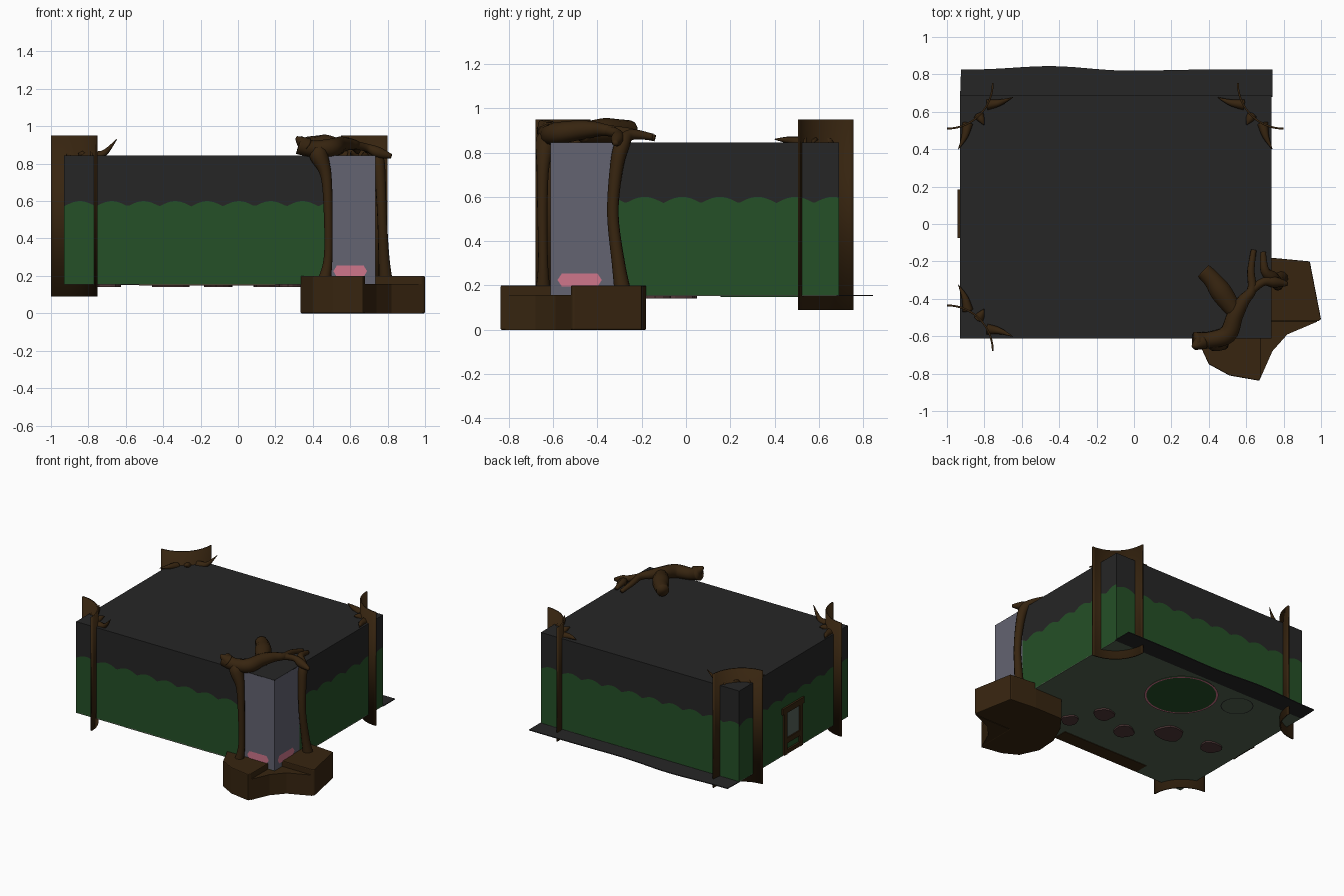
import bpy, bmesh, math
from mathutils import Vector

if "Cube" in bpy.data.objects:
    bpy.data.objects.remove(bpy.data.objects["Cube"])

def mat(name, *c):
    m = bpy.data.materials.new(name)
    m.diffuse_color = (*c, 1)
    m.use_nodes = True
    m.node_tree.nodes["Principled BSDF"].inputs["Base Color"].default_value = m.diffuse_color
    return m

DARK = mat("charcoal", .019, .019, .019)
GREEN = mat("moss green", .018, .08, .02)
BROWN = mat("bark brown", .038, .018, .005)
GREY = mat("slate grey", .125, .125, .165)
PINK = mat("pink", .62, .18, .26)
FLOOR = mat("floor olive", .085, .125, .078)
ROCK = mat("mauve stone", .08, .04, .04)
PANE = mat("window pane", .09, .12, .10)

X0, X1, Y0, Y1, ZB, ZT = -.93, .735, -.612, .69, .157, .845

def obj(name, bm, *mats, smooth=False):
    me = bpy.data.meshes.new(name)
    bm.to_mesh(me)
    bm.free()
    o = bpy.data.objects.new(name, me)
    bpy.context.collection.objects.link(o)
    for m in mats:
        me.materials.append(m)
    for p in me.polygons:
        p.use_smooth = smooth
    return o

def prism(name, pts, z0, z1, m):
    """Flat outline raised from z0 to z1."""
    bm = bmesh.new()
    f = bm.faces.new([bm.verts.new((x, y, z0)) for x, y in pts])
    r = bmesh.ops.extrude_face_region(bm, geom=[f])
    bmesh.ops.translate(bm, vec=(0, 0, z1 - z0),
                        verts=[v for v in r["geom"] if isinstance(v, bmesh.types.BMVert)])
    bmesh.ops.recalc_face_normals(bm, faces=bm.faces[:])
    return obj(name, bm, m)

def block(name, lo, hi, m):
    return prism(name, [(lo[0], lo[1]), (hi[0], lo[1]), (hi[0], hi[1]), (lo[0], hi[1])], lo[2], hi[2], m)

def circle(cx, cy, r, n=32, wob=0):
    return [(cx + r * (1 + wob * math.sin(3 * a + cx * 9)) * math.cos(a),
             cy + r * (1 + wob * math.cos(2 * a + cy * 7)) * math.sin(a))
            for a in (2 * math.pi * i / n for i in range(n))]

def tube(name, pts, m=BROWN, sides=10):
    """Smooth branch through (x, y, z, radius) points."""
    P = [Vector(p) for p in pts]
    path = []
    for i in range(len(P) - 1):
        a, b, c, d = P[max(i - 1, 0)], P[i], P[i + 1], P[min(i + 2, len(P) - 1)]
        for k in range(5):
            t = k / 5
            path.append(.5 * (2 * b + (c - a) * t + (2 * a - 5 * b + 4 * c - d) * t * t
                              + (3 * b - a - 3 * c + d) * t ** 3))
    path.append(P[-1])
    bm = bmesh.new()
    rings, ref = [], Vector((.31, .52, .8))
    for i, p in enumerate(path):
        d = (path[min(i + 1, len(path) - 1)] - path[max(i - 1, 0)]).to_3d().normalized()
        u = (ref - d * ref.dot(d)).normalized()
        ref = u
        w = d.cross(u)
        rings.append([bm.verts.new(p.to_3d() + max(p.w, .002) * (u * math.cos(a) + w * math.sin(a)))
                      for a in (2 * math.pi * j / sides for j in range(sides))])
    for r, s in zip(rings, rings[1:]):
        for j in range(sides):
            k = (j + 1) % sides
            bm.faces.new((r[j], r[k], s[k], s[j]))
    bm.faces.new(rings[0][::-1])
    bm.faces.new(rings[-1])
    return obj(name, bm, m, smooth=True)

# room walls: green below a scalloped line, charcoal above, slate at the front right corner
bm = bmesh.new()
def wall(a, b, breaks=()):
    a, b = Vector(a), Vector(b)
    L = (b - a).length
    ss = sorted([L * i / 120 for i in range(121)] + list(breaks))
    cols = []
    for s in ss:
        p = a + (b - a) * s / L
        zs = (ZB, .572 + .028 * abs(math.sin(math.pi * s / .17)), ZT)
        cols.append([bm.verts.new((p.x, p.y, z)) for z in zs])
    for c, d in zip(cols, cols[1:]):
        mid = (c[0].co + d[0].co) / 2
        grey = (mid.y < Y0 + .01 and mid.x > .48) or (mid.x > X1 - .01 and mid.y < -.315)
        for k in (0, 1):
            f = bm.faces.new((c[k], d[k], d[k + 1], c[k + 1]))
            f.material_index = 2 if grey else k
wall((X0, Y0), (X1, Y0), [.48 - X0])
wall((X1, Y0), (X1, Y1), [-.315 - Y0])
wall((X1, Y1), (X0, Y1))
wall((X0, Y1), (X0, Y0))
obj("room_walls", bm, GREEN, DARK, GREY)
block("roof", (X0, Y0, ZT - .006), (X1, Y1, ZT), DARK)
block("floor", (X0, Y0, ZB - .004), (X1, Y1, ZB + .004), FLOOR)

# ground strip behind the back wall with a wavy edge
edge = [(X1 + .005 - (X1 - X0) * i / 30) for i in range(31)]
prism("back_ground_strip", [(X0, Y1 - .01), (X1 + .005, Y1 - .01)] +
      [(x, .826 + .02 * math.sin((x + .92) * 4.6 - .3) * math.exp(-((x + .35) / .4) ** 2)) for x in edge],
      ZB - .005, ZB + .001, DARK)

# things set into the underside of the floor
prism("pond", circle(-.085, .405, .25), ZB - .009, ZB, GREEN)
def ring(name, cx, cy, r0, r1, z, m, a0=0, a1=2 * math.pi):
    bm = bmesh.new()
    n = 40
    vs = [[bm.verts.new((cx + r * math.cos(a), cy + r * math.sin(a), z)) for r in (r0, r1)]
          for a in (a0 + (a1 - a0) * i / n for i in range(n + 1))]
    for p, q in zip(vs, vs[1:]):
        bm.faces.new((p[0], q[0], q[1], p[1]))
    obj(name, bm, m)
ring("pond_rim", -.085, .405, .24, .255, ZB - .011, PINK)
ring("small_ring", -.48, .53, .106, .113, ZB - .006, DARK)
for i, (x, y, r) in enumerate([(.15, -.14, .075), (-.1, -.23, .075), (-.36, -.05, .1),
                               (-.70, -.015, .075), (.28, -.35, .06)]):
    prism(f"stone_{i}", circle(x, y, r, 14, .12), ZB - .016, ZB, ROCK)
block("floor_plank", (-.53, Y0 + .005, ZB - .008), (.2, -.5, ZB), BROWN)

# stump under the front right corner, with a lower notch cut out of it
s = prism("stump", [(.73, -.18), (.50, -.18), (.41, -.3), (.345, -.45), (.335, -.61), (.40, -.75), (.51, -.81),
                    (.67, -.838), (.68, -.815), (.68, -.52), (.985, -.52), (1, -.51), (.94, -.2)], 0, .2, BROWN)
b = s.modifiers.new("soft_edges", "BEVEL")
b.width, b.segments = .006, 2
prism("stump_notch", [(.68, -.815), (.74, -.68), (.82, -.59), (.985, -.52), (.68, -.52)], 0, ZB, BROWN)

# pink skirting plates on the slate corner
for name, fn in (("front", lambda t, z: (.60 + t * .9, Y0 - .005, z)),
                 ("side", lambda t, z: (X1 + .005, -.48 + t, z))):
    bm = bmesh.new()
    bm.faces.new([bm.verts.new(fn(t, z)) for t, z in
                  ((-.08, .195), (.08, .195), (.1, .225), (.08, .255), (-.08, .255), (-.1, .225))])
    obj(f"pink_plate_{name}", bm, PINK)

# trunks framing the corner and branches over the roof
tube("front_trunk", [(.46, -.645, .17, .036), (.482, -.645, .3, .023), (.482, -.648, .55, .024),
                     (.47, -.645, .74, .03), (.43, -.63, .85, .05), (.44, -.60, .88, .03)])
tube("side_trunk", [(.79, -.285, .17, .038), (.78, -.305, .3, .03), (.77, -.33, .52, .026),
                    (.76, -.315, .72, .03), (.745, -.29, .83, .034), (.70, -.25, .88, .025), (.69, -.15, .87, .015)])
tube("front_branch", [(.325, -.625, .90, .05), (.40, -.62, .88, .045), (.50, -.59, .885, .05),
                      (.54, -.49, .90, .045), (.585, -.41, .905, .035), (.63, -.35, .90, .025),
                      (.625, -.25, .89, .02), (.64, -.14, .865, .015)])
tube("left_branch", [(.37, -.25, .90, .045), (.42, -.30, .90, .05), (.47, -.37, .895, .06), (.54, -.47, .89, .045)])
tube("side_branch", [(.62, -.36, .90, .025), (.69, -.31, .885, .022), (.75, -.31, .86, .03), (.82, -.32, .84, .012)])
tube("branch_tip", [(.36, -.63, .90, .045), (.325, -.65, .93, .02), (.315, -.65, .945, .005)])

# curved bark sheets passing through the other three corners
R = .245
for name, cx, cy, sx, sy in (("front_left", -1, -.68, 1, 1), ("back_left", -1, .755, 1, -1),
                             ("back_right", .8, .755, -1, -1)):
    P = lambda a, r=R: (cx + sx * r * math.cos(a), cy + sy * r * math.sin(a))
    bm = bmesh.new()
    cols = [[bm.verts.new((*P(math.pi / 2 * i / 20), z)) for z in (.09, .95)] for i in range(21)]
    for c, d in zip(cols, cols[1:]):
        bm.faces.new((c[0], d[0], d[1], c[1]))
    o = obj(f"bark_{name}", bm, BROWN, smooth=True)
    m = o.modifiers.new("thickness", "SOLIDIFY")
    m.thickness, m.offset = .01, 0
    # spikes curling off the bark on the roof
    for k, (a, b, r) in enumerate(((.5, .22, .36), (1.1, 1.4, .36), (.8, .85, .3))):
        tube(f"spike_{name}_{k}", [(*P(a), .84, .03), (*P((a + b) / 2, (R + r) / 2), .855, .018),
                                   (*P(b, r), .93 if k == 0 and cx < 0 else .86, .002)], sides=7)

# little window on the left wall
for n, lo, hi in (("left_post", (-.055, .157), (-.02, .5)), ("right_post", (.13, .157), (.165, .5)),
                  ("sill", (-.03, .24), (.14, .28)), ("lintel", (-.075, .47), (.185, .515)),
                  ("base", (-.03, .16), (.14, .19))):
    block(f"window_{n}", (X0 - .014, lo[0], lo[1]), (X0 + .01, hi[0], hi[1]), BROWN)
block("window_pane", (X0 - .005, -.025, .28), (X0, .135, .47), PANE)
